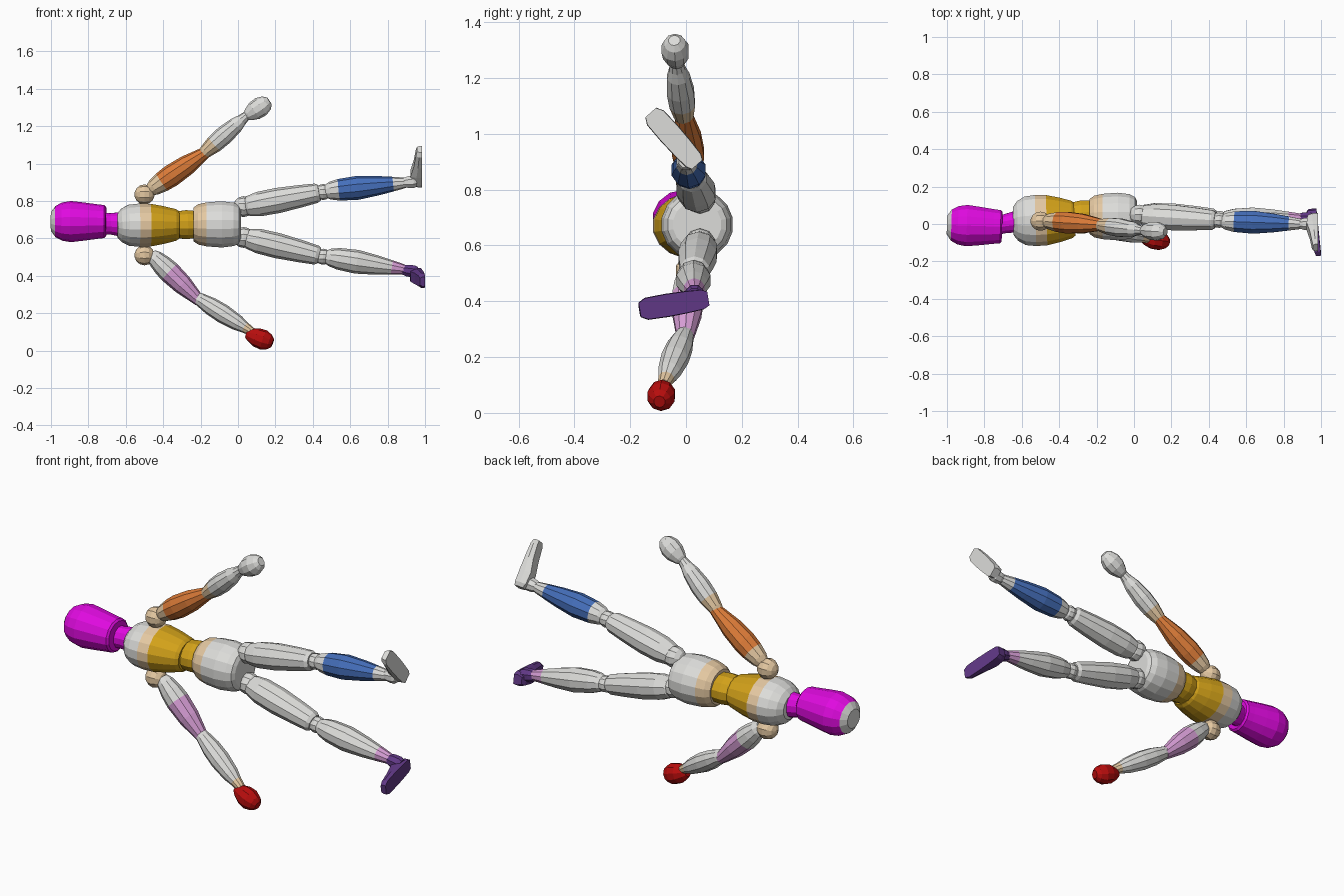
import bpy, bmesh, math
from mathutils import Vector

if "Cube" in bpy.data.objects:
    bpy.data.objects.remove(bpy.data.objects["Cube"])

# Flat colours
COLOURS = {
    "light_grey": (0.72, 0.72, 0.70), "tan": (0.78, 0.58, 0.36), "gold": (0.65, 0.36, 0.01),
    "orange": (0.72, 0.20, 0.04), "blue": (0.06, 0.16, 0.50), "pink": (0.68, 0.34, 0.67),
    "purple": (0.12, 0.04, 0.24), "red": (0.48, 0.004, 0.004), "magenta": (0.74, 0.003, 0.74),
}
MATS = {}
for key, rgb in COLOURS.items():
    MATS[key] = bpy.data.materials.new(key)
    MATS[key].diffuse_color = (*rgb, 1)
NAMES = list(COLOURS)


def finish(name, bm):
    bmesh.ops.recalc_face_normals(bm, faces=bm.faces)
    me = bpy.data.meshes.new(name)
    bm.to_mesh(me)
    bm.free()
    for key in NAMES:
        me.materials.append(MATS[key])
    ob = bpy.data.objects.new(name, me)
    bpy.context.collection.objects.link(ob)
    return ob


def loft(name, a, b, profile, bands, aspect=1.0, sides=12):
    """Turned part from a to b. profile: (t, radius); bands: (t limit, colour); aspect widens y."""
    a, b = Vector(a), Vector(b)
    d = (b - a).normalized()
    v = Vector((0, 1, 0))
    v = (v - d * v.dot(d)).normalized()
    w = d.cross(v)
    bm = bmesh.new()
    rings = []
    for t, r in profile:
        c = a.lerp(b, t)
        rings.append([bm.verts.new(c + r * (aspect * math.cos(k) * v + math.sin(k) * w))
                      for k in (2 * math.pi * (i + 0.5) / sides for i in range(sides))])

    def colour(t):
        return NAMES.index(next((c for lim, c in bands if t < lim), bands[-1][1]))
    for (p, q, ra, rb) in zip(profile, profile[1:], rings, rings[1:]):
        for i in range(sides):
            j = (i + 1) % sides
            f = bm.faces.new((ra[i], ra[j], rb[j], rb[i]))
            f.material_index = colour((p[0] + q[0]) / 2)
    for ring, t in ((rings[0], 0), (rings[-1], 1)):
        bm.faces.new(ring).material_index = colour(t)
    return finish(name, bm)


def ball(name, c, r, colour):
    prof = [((1 - math.cos(k)) / 2, r * math.sin(k)) for k in
            (math.pi * (0.06 + 0.88 * i / 6) for i in range(7))]
    c = Vector(c)
    loft(name, c - Vector((r, 0, 0)), c + Vector((r, 0, 0)), prof, [(2, colour)], 1, 10)


def foot(name, heel, toe_dir, length, colour):
    """Shoe-shaped slab: side profile extruded across its width, tapered at heel and toe."""
    heel, d = Vector(heel), Vector(toe_dir).normalized()
    up = Vector((-1, 0, 0))
    up = (up - d * up.dot(d)).normalized()
    side = d.cross(up)
    # along, top height, half width
    stations = [(0, 0.045, 0.026), (0.08, 0.058, 0.036), (0.32, 0.062, 0.040),
                (0.6, 0.045, 0.042), (0.9, 0.034, 0.040), (1, 0.028, 0.026)]
    bm = bmesh.new()
    rings = []
    for s, h, wd in stations:
        o = heel + d * s * length
        rings.append([bm.verts.new(o + side * x * wd + up * z) for x, z in
                      ((-0.95, 0), (0.95, 0), (1, 0.5 * h), (0.7, h), (-0.7, h), (-1, 0.5 * h))])
    for ra, rb in zip(rings, rings[1:]):
        for i in range(6):
            j = (i + 1) % 6
            bm.faces.new((ra[i], ra[j], rb[j], rb[i]))
    bm.faces.new(rings[0])
    bm.faces.new(rings[-1])
    for f in bm.faces:
        f.material_index = NAMES.index(colour)
    finish(name, bm)


# Head and neck
loft("head", (-1, -0.005, 0.69), (-0.705, -0.015, 0.69),
     [(0, 0.05), (0.08, 0.083), (0.2, 0.102), (0.36, 0.11), (0.6, 0.102), (0.85, 0.092), (0.97, 0.088), (1, 0.078)],
     [(0.08, "light_grey"), (2, "magenta")], 1.03, 14)
loft("neck", (-0.73, -0.005, 0.68), (-0.61, 0.015, 0.675),
     [(0, 0.06), (0.35, 0.058), (0.8, 0.066), (1, 0.066)], [(2, "magenta")], 0.9)

# Torso
loft("chest", (-0.645, 0.015, 0.67), (-0.315, 0.025, 0.672),
     [(0, 0.066), (0.07, 0.092), (0.19, 0.112), (0.36, 0.118), (0.54, 0.116), (0.75, 0.103), (0.95, 0.086), (1, 0.075)],
     [(0.36, "light_grey"), (0.54, "tan"), (2, "gold")], 1.18, 16)
loft("waist", (-0.35, 0.03, 0.672), (-0.2, 0.045, 0.675),
     [(0, 0.06), (0.25, 0.076), (0.5, 0.08), (0.8, 0.075), (1, 0.065)], [(2, "gold")], 1.15)
loft("pelvis", (-0.238, 0.04, 0.675), (0.015, 0.04, 0.675),
     [(0, 0.092), (0.1, 0.11), (0.28, 0.12), (0.6, 0.126), (0.85, 0.118), (0.96, 0.104), (1, 0.085)],
     [(0.28, "tan"), (2, "light_grey")], 1.03, 16)

UPPER_ARM = [(0, 0.03), (0.08, 0.044), (0.22, 0.055), (0.38, 0.06), (0.65, 0.054), (0.9, 0.037), (1, 0.03)]
FOREARM = [(0, 0.027), (0.1, 0.037), (0.28, 0.048), (0.5, 0.051), (0.75, 0.042), (0.88, 0.03), (1, 0.023)]
HAND = [(0, 0.02), (0.12, 0.034), (0.38, 0.051), (0.65, 0.054), (0.88, 0.041), (1, 0.022)]
THIGH = [(0, 0.035), (0.06, 0.054), (0.2, 0.066), (0.45, 0.068), (0.75, 0.06), (0.96, 0.052), (1, 0.042)]
SHIN = [(0, 0.032), (0.06, 0.047), (0.17, 0.058), (0.4, 0.064), (0.65, 0.052), (0.84, 0.039), (0.96, 0.03), (1, 0.026)]

# Arms: shoulder, upper arm ends, elbow, forearm ends, hand ends
ARMS = {
    "left": [(-0.50, 0.015, 0.835), (-0.475, 0.015, 0.855), (-0.165, -0.005, 1.065),
             (-0.195, -0.005, 1.045), (0.05, -0.035, 1.26), (0.04, -0.033, 1.25), (0.168, -0.042, 1.335)],
    "right": [(-0.50, 0.015, 0.51), (-0.465, 0.015, 0.515), (-0.205, -0.003, 0.265),
              (-0.23, 0.0, 0.29), (0.075, -0.08, 0.10), (0.045, -0.08, 0.09), (0.185, -0.095, 0.04)],
}
ARM_COLOURS = {
    "left": ([(0.22, "tan"), (2, "orange")], [(0.28, "tan"), (2, "light_grey")], "light_grey"),
    "right": ([(0.38, "light_grey"), (2, "pink")], [(0.88, "light_grey"), (2, "tan")], "red"),
}
for s, (sh, u0, u1, f0, f1, h0, h1) in ARMS.items():
    cu, cf, ch = ARM_COLOURS[s]
    ball(s + "_shoulder", sh, 0.054, "tan")
    loft(s + "_upper_arm", u0, u1, UPPER_ARM, cu, 1.0, 10)
    loft(s + "_forearm", f0, f1, FOREARM, cf, 1.0, 10)
    loft(s + "_hand", h0, h1, HAND, [(2, ch)], 0.95, 10)

# Legs: hip, thigh ends, knee, shin ends, ankle
LEGS = {
    "left": [(0.03, 0.05, 0.77), (0.03, 0.045, 0.768), (0.435, 0.02, 0.845), (0.455, 0.02, 0.848),
             (0.465, 0.015, 0.852), (0.9, 0.0, 0.898), (0.93, 0.0, 0.905)],
    "right": [(0.03, 0.05, 0.605), (0.03, 0.05, 0.605), (0.435, 0.03, 0.507), (0.455, 0.03, 0.502),
              (0.465, 0.025, 0.503), (0.89, 0.03, 0.433), (0.935, 0.03, 0.42)],
}
LEG_COLOURS = {
    "left": ([(0.17, "light_grey"), (0.84, "blue"), (2, "light_grey")], "light_grey"),
    "right": ([(0.84, "light_grey"), (2, "pink")], "purple"),
}
for s, (hip, t0, t1, knee, s0, s1, ankle) in LEGS.items():
    cs, ca = LEG_COLOURS[s]
    ball(s + "_hip", hip, 0.056, "light_grey")
    loft(s + "_thigh", t0, t1, THIGH, [(2, "light_grey")], 1.05, 10)
    ball(s + "_knee", knee, 0.043, "light_grey")
    loft(s + "_shin", s0, s1, SHIN, cs, 1.0, 10)
    loft(s + "_ankle", Vector(s1) - Vector((0.02, 0, 0)), Vector(ankle) + Vector((0.025, 0, 0)),
         [(0, 0.024), (0.4, 0.034), (0.8, 0.036), (1, 0.028)], [(2, ca)], 1.0, 8)

foot("left_foot", (0.985, 0.04, 0.89), (0.0, -0.165, 0.185), 0.25, "light_grey")
foot("right_foot", (0.975, 0.08, 0.41), (0.025, -0.24, -0.04), 0.25, "purple")

for m in bpy.data.materials:
    if m.users and not m.is_grease_pencil:
        m.use_nodes = True
        m.node_tree.nodes["Principled BSDF"].inputs["Base Color"].default_value = m.diffuse_color
